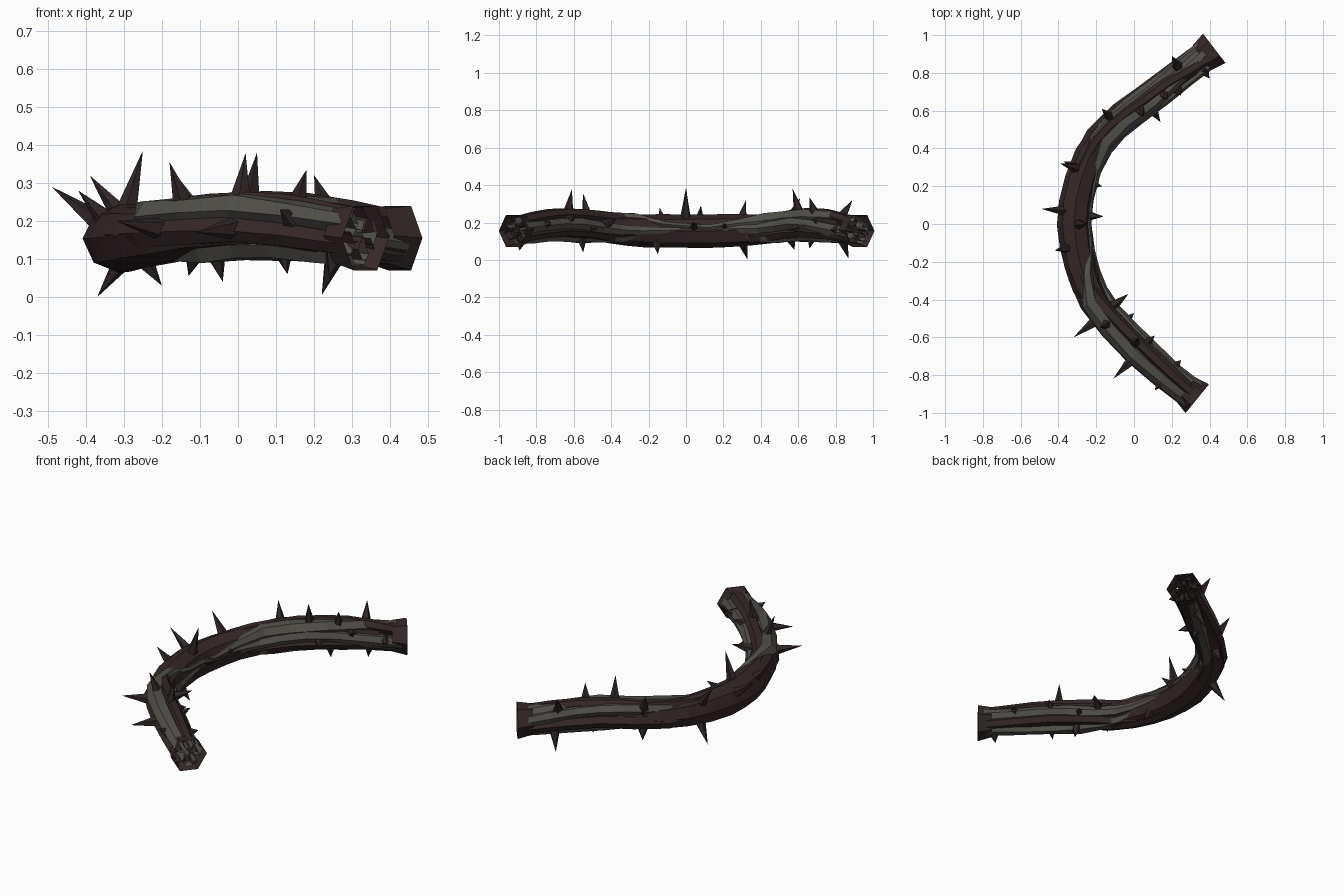
import bpy, bmesh, math, random
from mathutils import Vector

random.seed(4)
if "Cube" in bpy.data.objects:
    bpy.data.objects.remove(bpy.data.objects["Cube"])


def material(name, rgb):
    m = bpy.data.materials.new(name)
    m.use_nodes = True
    m.diffuse_color = (*rgb, 1)
    m.node_tree.nodes["Principled BSDF"].inputs["Base Color"].default_value = (*rgb, 1)
    return m


BROWN = material("dark brown bark", (0.036, 0.021, 0.021))
GREY = material("grey olive bark", (0.085, 0.080, 0.068))
THORN = material("blackened thorn", (0.030, 0.020, 0.020))
UP = Vector((0, 0, 1))

# Centre line of the crescent, front end to back end
KEYS = [Vector(p) for p in (
    (0.335, -0.925, 0.155), (0.04, -0.68, 0.185), (-0.2, -0.41, 0.165),
    (-0.295, -0.14, 0.155), (-0.3, 0.14, 0.155), (-0.175, 0.46, 0.165),
    (0.1, 0.68, 0.185), (0.425, 0.93, 0.155))]


def path(u):
    """Smooth point on the centre line, u from 0 to 1."""
    n = len(KEYS) - 1
    i = min(int(u * n), n - 1)
    t = u * n - i
    b, c = KEYS[i], KEYS[i + 1]
    a = KEYS[i - 1] if i else b * 2 - c
    d = KEYS[i + 2] if i + 2 <= n else c * 2 - b
    return (b * 2 + (c - a) * t + (a * 2 - b * 5 + c * 4 - d) * t * t
            + (b * 3 - a - c * 3 + d) * t ** 3) / 2


def frame(u):
    """Outward side vector of the path."""
    t = path(min(u + 0.02, 1)) - path(max(u - 0.02, 0))
    return Vector((-t.y, t.x, 0)).normalized()


def blend(values, u):
    """Linear interpolation through evenly spaced values."""
    f = u * (len(values) - 1)
    i = min(int(f), len(values) - 2)
    return values[i] + (values[i + 1] - values[i]) * (f - i)


def finish(bm, name, mat):
    bmesh.ops.recalc_face_normals(bm, faces=bm.faces)
    mesh = bpy.data.meshes.new(name)
    bm.to_mesh(mesh)
    bm.free()
    mesh.materials.append(mat)
    obj = bpy.data.objects.new(name, mesh)
    bpy.context.collection.objects.link(obj)


def strand(name, mat, angles, offsets, radii, span=(0.01, 0.99), sides=6, steps=15, rough=0.0):
    """Open faceted tube that twists around the centre line."""
    bm = bmesh.new()
    rings = []
    for k in range(steps):
        v = k / (steps - 1)
        u = span[0] + (span[1] - span[0]) * v
        side, th = frame(u), math.radians(blend(angles, v))
        off, rad = blend(offsets, v), blend(radii, v)
        mid = path(u) + (side * math.cos(th) + UP * math.sin(th)) * off
        ring = []
        for s in range(sides):
            a = math.tau * s / sides
            r = rad * (1 + random.uniform(-rough, rough))
            ring.append(bm.verts.new(mid + (side * math.cos(a) + UP * math.sin(a)) * r))
        rings.append(ring)
    for p, q in zip(rings, rings[1:]):
        for s in range(sides):
            e = (s + 1) % sides
            bm.faces.new((p[s], p[e], q[e], q[s]))
    finish(bm, name, mat)


# Main stem, thick and bare in the middle, thinner under the strands
strand("main_stem", BROWN, (0, 0), (0, 0.005, 0),
       (0.062, 0.064, 0.068, 0.086, 0.09, 0.09, 0.086, 0.068, 0.064, 0.062),
       (0.05, 0.95), sides=8, steps=17, rough=0.03)
# Flared open hexagonal ends
strand("front_end_collar", BROWN, (0, 0), (0, 0), (0.098, 0.082), (0, 0.028), steps=2)
strand("back_end_collar", BROWN, (0, 0), (0, 0), (0.082, 0.098), (0.972, 1), steps=2)

# Twisting grey strands, thin along the inside of the bend
strand("grey_strand_upper", GREY, (45, 50, 60, 150, 165, 130, 120, 70),
       (0.05, 0.056, 0.054, 0.074, 0.076, 0.058, 0.054, 0.05),
       (0.034, 0.046, 0.046, 0.016, 0.014, 0.044, 0.046, 0.034), rough=0.15)
strand("grey_strand_lower_front", GREY, (255, 290, 255, 210), (0.045, 0.048, 0.05, 0.06),
       (0.034, 0.042, 0.04, 0.014), (0.01, 0.36), steps=8, rough=0.15)
strand("grey_strand_lower_back", GREY, (210, 240, 270, 300), (0.06, 0.05, 0.048, 0.045),
       (0.014, 0.04, 0.042, 0.034), (0.64, 0.99), steps=8, rough=0.15)
strand("grey_strand_inner_front", GREY, (165, 170, 185, 175), (0.05, 0.055, 0.06, 0.076),
       (0.034, 0.035, 0.03, 0.012), (0.01, 0.48), steps=9, rough=0.15)
strand("grey_strand_inner_back", GREY, (160, 175, 170, 200), (0.076, 0.06, 0.055, 0.05),
       (0.012, 0.03, 0.035, 0.034), (0.52, 0.99), steps=9, rough=0.15)
strand("grey_strand_outer_back", GREY, (70, 60, 45, 15), (0.05, 0.056, 0.054, 0.05),
       (0.02, 0.036, 0.034, 0.034), (0.66, 0.99), steps=8, rough=0.15)

# Twisting brown strands between them
strand("brown_strand_front", BROWN, (100, 115, 115, 90, 60), (0.05, 0.064, 0.064, 0.05, 0.04),
       (0.034, 0.036, 0.036, 0.036, 0.03), (0.01, 0.45), steps=10, rough=0.12)
strand("brown_strand_back", BROWN, (60, 75, 85, 80, 120), (0.04, 0.05, 0.064, 0.068, 0.05),
       (0.03, 0.036, 0.034, 0.032, 0.03), (0.55, 0.99), steps=10, rough=0.12)
strand("brown_strand_outer", BROWN, (-20, -10, 10, 0, -15, -20, -30),
       (0.05, 0.05, 0.04, 0.02, 0.04, 0.05, 0.05),
       (0.034, 0.038, 0.045, 0.06, 0.045, 0.038, 0.034), rough=0.08)
strand("brown_strand_under", BROWN, (220, 210, 260, 240, 215, 225),
       (0.05, 0.054, 0.04, 0.04, 0.054, 0.05), (0.034, 0.035, 0.04, 0.04, 0.035, 0.034), rough=0.1)


def thorn(name, tip, width=0.033):
    """Five-sided spike from the nearest stem point out to the tip."""
    tip = Vector(tip)
    root = min((path(k / 200) for k in range(201)), key=lambda p: (p - tip).length)
    way = (tip - root).normalized()
    root = root + way * 0.055
    a = way.orthogonal().normalized()
    b = way.cross(a)
    bm = bmesh.new()
    base = [bm.verts.new(root + (a * math.cos(t) + b * math.sin(t)) * width)
            for t in (math.tau * k / 5 for k in range(5))]
    top = bm.verts.new(tip)
    for k in range(5):
        bm.faces.new((base[k], base[(k + 1) % 5], top))
    bm.faces.new(base)
    finish(bm, name, THORN)


# Tips of the thorns
UPPER = ((-0.25, 0, 0.385), (0.05, 0.57, 0.38), (0.02, -0.61, 0.378), (-0.17, 0.61, 0.33),
         (-0.39, 0.32, 0.32), (0.2, 0.89, 0.32), (0.18, 0.66, 0.335), (-0.18, -0.55, 0.355))
SIDE = ((-0.49, 0.08, 0.29), (-0.42, -0.14, 0.28), (-0.32, -0.6, 0.2), (-0.11, -0.82, 0.17),
        (-0.16, 0.04, 0.2), (-0.03, -0.37, 0.22), (0, -0.47, 0.17), (0.11, -0.59, 0.24),
        (0.25, -0.72, 0.2), (0.14, 0.54, 0.16), (0.25, 0.68, 0.22), (0.4, 0.77, 0.16),
        (-0.17, 0.2, 0.19), (0.11, -0.88, 0.23))
LOWER = ((-0.37, 0.33, 0), (0.22, 0.87, 0.005), (-0.2, -0.15, 0.03), (-0.04, -0.55, 0.04),
         (0.24, -0.89, 0.05), (-0.13, 0.58, 0.055), (0.13, 0.66, 0.06))
for label, tips in (("upper", UPPER), ("side", SIDE), ("lower", LOWER)):
    for i, tip in enumerate(tips, 1):
        thorn(f"{label}_thorn_{i}", tip)
